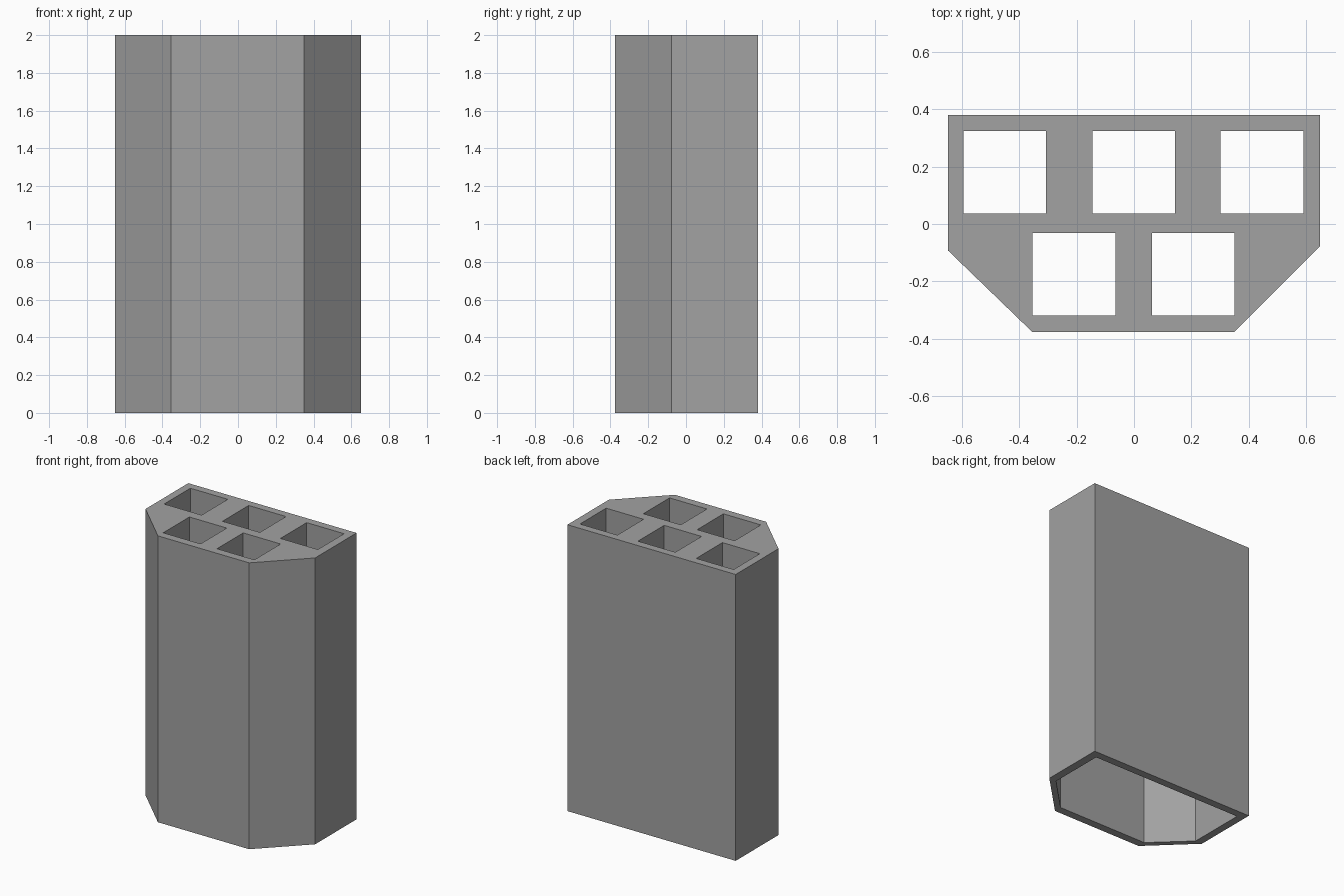
import bpy
import bmesh

if "Cube" in bpy.data.objects:
    bpy.data.objects.remove(bpy.data.objects["Cube"])

HEIGHT = 2.0
CEILING = 1.0      # height where the open base meets the five square tubes
HOLE = 0.289

grey = bpy.data.materials.new("plain grey")
grey.diffuse_color = (0.36, 0.36, 0.36, 1)
grey.use_nodes = True
grey.node_tree.nodes["Principled BSDF"].inputs["Base Color"].default_value = grey.diffuse_color


def prism(name, outline, z0, z1):
    """Extrude a flat outline from z0 up to z1."""
    bm = bmesh.new()
    face = bm.faces.new([bm.verts.new((x, y, z0)) for x, y in outline])
    top = bmesh.ops.extrude_face_region(bm, geom=[face])["geom"]
    verts = [v for v in top if isinstance(v, bmesh.types.BMVert)]
    bmesh.ops.translate(bm, verts=verts, vec=(0, 0, z1 - z0))
    bmesh.ops.recalc_face_normals(bm, faces=bm.faces)
    mesh = bpy.data.meshes.new(name)
    bm.to_mesh(mesh)
    bm.free()
    mesh.materials.append(grey)
    obj = bpy.data.objects.new(name, mesh)
    bpy.context.collection.objects.link(obj)
    return obj


def cut(target, cutter):
    """Subtract a hidden helper from the target."""
    cutter.hide_render = True
    cutter.hide_set(True)
    mod = target.modifiers.new(cutter.name, "BOOLEAN")
    mod.operation = "DIFFERENCE"
    mod.solver = "EXACT"
    mod.object = cutter


# Outer block with two chamfered front corners
block = prism("holder_block", [(-0.65, 0.38), (-0.65, -0.092), (-0.355, -0.377),
                               (0.35, -0.377), (0.65, -0.077), (0.65, 0.38)], 0, HEIGHT)

# Open base with thin walls
cut(block, prism("base_cutter", [(-0.596, 0.325), (-0.596, -0.09), (-0.354, -0.32),
                                 (0.351, -0.32), (0.592, -0.078), (0.592, 0.325)],
                 -0.1, CEILING))

# Square tubes: three at the back, two at the front
centres = [(x, 0.181) for x in (-0.4515, -0.001, 0.447)]
centres += [(x, -0.1755) for x in (-0.2095, 0.2065)]
h = HOLE / 2
for i, (x, y) in enumerate(centres):
    square = [(x - h, y - h), (x + h, y - h), (x + h, y + h), (x - h, y + h)]
    cut(block, prism(f"tube_cutter_{i + 1}", square, CEILING - 0.1, HEIGHT + 0.1))

# Apply the cuts and drop the helpers
bpy.context.view_layer.update()
final = bpy.data.meshes.new_from_object(block.evaluated_get(bpy.context.evaluated_depsgraph_get()))
block.modifiers.clear()
block.data = final
final.materials.clear()
final.materials.append(grey)
for poly in final.polygons:
    poly.material_index = 0
for obj in [o for o in bpy.data.objects if o is not block and o.name != block.name]:
    bpy.data.objects.remove(obj)
